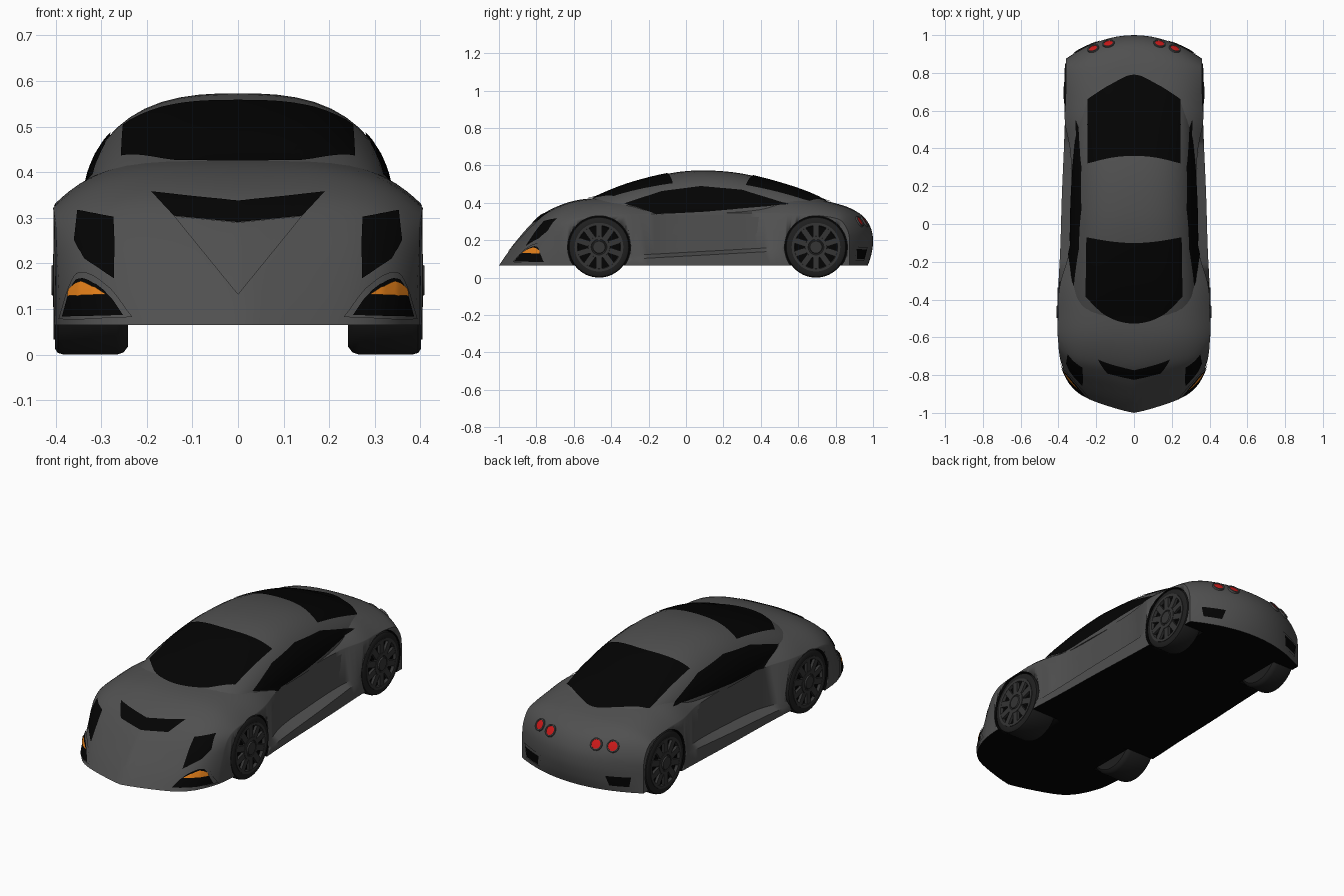
import bpy, bmesh
from math import sin, cos, pi
from mathutils import Vector, Matrix
from mathutils.bvhtree import BVHTree

if "Cube" in bpy.data.objects:
    bpy.data.objects.remove(bpy.data.objects["Cube"])


def material(name, r, g, b):
    m = bpy.data.materials.new(name)
    m.diffuse_color = (r, g, b, 1)
    m.use_nodes = True
    m.node_tree.nodes["Principled BSDF"].inputs["Base Color"].default_value = m.diffuse_color
    return m


PAINT = material("dark_paint", .08, .08, .08)
BLACK = material("black", .001, .001, .001)
RUBBER = material("rubber", .014, .014, .014)
RIM = material("rim", .035, .035, .035)
ORANGE = material("orange", .8, .22, .01)
RED = material("red", .6, .01, .01)


def make(name, bm, *mats, angle=35):
    me = bpy.data.meshes.new(name)
    bm.to_mesh(me)
    ob = bpy.data.objects.new(name, me)
    bpy.context.collection.objects.link(ob)
    for m in mats:
        me.materials.append(m)
    bpy.ops.object.select_all(action='DESELECT')
    ob.select_set(True)
    bpy.context.view_layer.objects.active = ob
    bpy.ops.object.shade_smooth_by_angle(angle=angle * pi / 180)
    return ob


def spline(keys, n):
    out = []
    for i in range(len(keys) - 1):
        a, b, c, d = (keys[max(0, min(len(keys) - 1, i + k))] for k in (-1, 0, 1, 2))
        for s in range(n):
            t = s / n
            out.append([.5 * (2 * q + (r - p) * t + (2 * p - 5 * q + 4 * r - u) * t * t
                              + (3 * q - p - 3 * r + u) * t ** 3) for p, q, r, u in zip(a, b, c, d)])
    return out + [list(keys[-1])]


def loft(rings, caps=False):
    bm = bmesh.new()
    vs = [[bm.verts.new(p) for p in r] for r in rings]
    n = len(vs[0])
    for a, b in zip(vs, vs[1:]):
        for j in range(n):
            bm.faces.new((a[j], a[(j + 1) % n], b[(j + 1) % n], b[j]))
    if caps:
        bm.faces.new(vs[0])
        bm.faces.new(vs[-1])
    bmesh.ops.remove_doubles(bm, verts=bm.verts, dist=1e-5)
    bmesh.ops.recalc_face_normals(bm, faces=bm.faces)
    return bm


# Body: centre y, centre z, edge y, edge z, half width, door inset
FLOOR = .065
STATIONS = [(-1, .065, -.72, .065, .39, 0), (-.955, .13, -.71, .125, .392, 0), (-.9, .2, -.69, .19, .395, 0),
            (-.83, .28, -.67, .25, .398, 0), (-.75, .35, -.64, .29, .4, 0), (-.62, .405, -.58, .315, .404, 0),
            (-.48, .426, -.47, .325, .404, 0), (-.32, .43, -.32, .335, .4, .008), (-.12, .41, -.12, .34, .39, .052),
            (.15, .4, .15, .345, .382, .052), (.38, .42, .38, .345, .372, .035), (.54, .44, .54, .34, .366, 0),
            (.68, .424, .66, .335, .362, 0), (.8, .397, .76, .325, .36, 0), (.88, .37, .82, .31, .36, 0),
            (.95, .325, .85, .28, .36, 0), (.99, .26, .87, .235, .36, 0), (1, .19, .875, .18, .36, 0),
            (.99, .12, .875, .12, .36, 0), (.972, .065, .875, .065, .36, 0)]
N = 12
TS = [sin(pi / 2 * i / N) for i in range(-N, N + 1)]


def body_ring(yc, zc, ye, ze, w, d):
    zc, ze, ye, yb = max(zc, FLOOR), max(ze, FLOOR), min(ye, .875), min(yc, .972)
    bow = (lambda t: .45 * t ** 1.2 + .55 * t ** 8) if yc < 0 else (lambda t: t * t)
    deck = [((w - d) * t, yc + (ye - yc) * bow(abs(t)), zc - (zc - ze) * t ** 4) for t in TS]
    under = [(w * t, yb + (ye - yb) * bow(abs(t)), FLOOR) for t in reversed(TS)]
    ledge = .115 + .055 * ye
    door, sill = (w - d, ye, min(ze, ledge + .02)), (w, ye, min(ze, ledge))
    flip = lambda p: (-p[0], p[1], p[2])
    return deck + [door, sill] + under + [flip(sill), flip(door)]


body_bm = loft([body_ring(*s) for s in spline(STATIONS, 5)])
for f in body_bm.faces:
    f.material_index = int(f.normal.z < -.9)

# Cabin: y, roof height, half width
CABIN = [(-.58, .385, .27), (-.45, .447, .32), (-.3, .505, .335), (-.1, .555, .337), (.08, .573, .335),
         (.3, .556, .325), (.55, .492, .305), (.72, .426, .27), (.82, .36, .2)]
BASE = .335
cabin_bm = loft([[(w * t, y, BASE + (top - BASE) * (1 - abs(t) ** 2.7) ** .5) for t in TS]
                 for y, top, w in spline(CABIN, 5)], caps=True)

trees = [BVHTree.FromBMesh(b) for b in (body_bm, cabin_bm)]
body = make("body", body_bm, PAINT, BLACK, angle=48)
make("cabin", cabin_bm, PAINT)

# Wheel arches cut out of the body
WHEELS = [("front", -.465, .401, .16), ("rear", .695, .366, .122)]
for s in (-1, 1):
    for label, y, face, width in WHEELS:
        bm = bmesh.new()
        bmesh.ops.create_cone(bm, cap_ends=True, segments=56, radius1=.168, radius2=.168, depth=.3,
                              matrix=Matrix.Translation((s * .385, y, .162)) @ Matrix.Rotation(pi / 2, 4, 'Y'))
        cutter = make("arch_cutter", bm, BLACK)
        cutter.hide_render = True
        mod = body.modifiers.new("arch", 'BOOLEAN')
        mod.operation, mod.solver, mod.object = 'DIFFERENCE', 'EXACT', cutter
        bpy.context.view_layer.objects.active = body
        bpy.ops.object.modifier_apply(modifier=mod.name)
        bpy.data.objects.remove(cutter)


# Panels: ruled strips projected on the bodywork from one direction
VIEWS = {"top": (lambda a, b, s: Vector((a * s, b, 2)), (0, 0, -1)),
         "side": (lambda a, b, s: Vector((2 * s, a, b)), (-1, 0, 0)),
         "front": (lambda a, b, s: Vector((a * s, -2, b)), (0, 1, 0)),
         "back": (lambda a, b, s: Vector((a * s, 2, b)), (0, -1, 0))}


def project(view, a, b, s):
    start, d = VIEWS[view]
    o, d = start(a, b, s), Vector(d)
    d.x *= s
    hits = [h for h in (t.ray_cast(o, d) for t in trees) if h[0]]
    if not hits:
        hits = [trees[0].find_nearest(o + d * 1.2)]
    p, n = min(hits, key=lambda h: (h[0] - o).length)[:2]
    return p, (-n if n.dot(d) > 0 else n), d


def along(line, u):
    u *= len(line) - 1
    i = min(int(u), len(line) - 2)
    return Vector(line[i]).lerp(Vector(line[i + 1]), u - i)


def panel(name, view, lo, hi, mat, lift=.004, sides=(1,), curved=True, cols=24, rows=10):
    if curved:
        lo, hi = spline(lo, 6), spline(hi, 6)
    for s in sides:
        bm = bmesh.new()
        grid = []
        for r in range(rows + 1):
            grid.append([])
            for c in range(cols + 1):
                q = along(lo, c / cols).lerp(along(hi, c / cols), r / rows)
                p, n, d = project(view, q.x, q.y, s)
                grid[r].append(bm.verts.new(p + n * lift))
        for a, b in zip(grid, grid[1:]):
            for c in range(cols):
                bm.faces.new((a[c], a[c + 1], b[c + 1], b[c]))
        bmesh.ops.remove_doubles(bm, verts=bm.verts, dist=1e-5)
        bm.normal_update()
        if sum((f.normal.dot(d) * f.calc_area() for f in bm.faces)) > 0:
            bmesh.ops.reverse_faces(bm, faces=bm.faces)
        make(name, bm, mat)


BOTH = (-1, 1)
# Glass
panel("windscreen", "top", [(-.255, -.385), (-.14, -.49), (0, -.527), (.14, -.49), (.255, -.385)],
      [(-.25, -.07), (-.12, -.092), (0, -.1), (.12, -.092), (.25, -.07)], BLACK)
panel("rear_window", "top", [(-.245, .32), (-.12, .35), (0, .36), (.12, .35), (.245, .32)],
      [(-.245, .66), (-.12, .74), (0, .79), (.12, .74), (.245, .66)], BLACK)
panel("side_window", "side", [(-.33, .395), (-.16, .338), (.1, .352), (.33, .372), (.55, .39)],
      [(-.33, .395), (-.13, .46), (.08, .487), (.3, .467), (.55, .39)], BLACK, sides=BOTH, curved=False)
# Doors, bonnet and front details
panel("door_panel", "side", [(-.1, .16), (.1, .164), (.3, .17), (.38, .24)],
      [(-.06, .285), (.1, .3), (.25, .315), (.39, .325)], PAINT, .003, BOTH, False)
panel("bonnet_intake", "front", [(-.19, .355), (-.14, .302), (0, .288), (.14, .302), (.19, .355)],
      [(-.19, .355), (-.1, .345), (0, .335), (.1, .345), (.19, .355)], BLACK, curved=False)
panel("bonnet_wedge", "front", [(-.14, .302), (0, .13), (.14, .302)],
      [(-.14, .302), (0, .288), (.14, .302)], PAINT, .003, curved=False)
panel("headlight", "front", [(.35, .315), (.357, .25), (.335, .21), (.27, .165)],
      [(.272, .3), (.27, .255), (.27, .21), (.27, .165)], BLACK, sides=BOTH, curved=False)
panel("front_lamp_frame", "front", [(.23, .08), (.29, .078), (.345, .076), (.388, .078)],
      [(.23, .08), (.285, .15), (.35, .177), (.388, .078)], PAINT, .006, BOTH)
panel("front_lamp_vent", "front", [(.248, .083), (.3, .083), (.345, .083), (.378, .083)],
      [(.248, .083), (.292, .14), (.348, .163), (.378, .083)], BLACK, .009, BOTH)
panel("front_lamp", "front", [(.285, .127), (.33, .127), (.364, .127)],
      [(.285, .129), (.335, .157), (.362, .142)], ORANGE, .012, BOTH)
# Rear vents
panel("rear_vent_frame", "back", [(.2, .09), (.31, .09)], [(.18, .165), (.325, .165)], PAINT, .004, BOTH, False)
panel("rear_vent", "back", [(.21, .1), (.3, .1)], [(.195, .152), (.31, .152)], BLACK, .007, BOTH, False)


# Lathe around a local axis: profile of (height, radius)
def lathe(name, profile, matrix, mat, n=40):
    bm = loft([[matrix @ Vector((r * cos(2 * pi * k / n), r * sin(2 * pi * k / n), h)) for k in range(n)]
               for h, r in profile])
    make(name, bm, mat)


# Round tail lamps
for s in BOTH:
    for x in (.135, .215):
        p, n, d = project("back", x, .3, s)
        m = Matrix.Translation(p) @ n.to_track_quat('Z', 'Y').to_matrix().to_4x4()
        lathe("tail_lamp_ring", [(-.01, .032), (.006, .032), (.008, .028), (.006, .024), (-.01, .024), (-.01, .032)],
              m, PAINT, 28)
        lathe("tail_lamp", [(.003, .024), (.004, .012), (.005, 0)], m, RED, 28)

# Wheels: tyre, rim, ten spokes and hub
for s in BOTH:
    for label, y, face, width in WHEELS:
        m = Matrix.Translation((s * face, y, .163)) @ Matrix.Rotation(s * pi / 2, 4, 'Y')
        lathe(label + "_tyre", [(-width, 0), (-width, .145), (.01 - width, .158), (.025 - width, .163), (-.02, .163),
                                (-.006, .159), (0, .15), (0, .13), (-.014, .125), (-.014, 0)], m, RUBBER, 56)
        lathe(label + "_rim", [(-.014, .13), (.003, .13), (.003, .116), (-.014, .112), (-.014, .13)], m, RIM, 56)
        lathe(label + "_slots", [(-.012, .115), (-.012, 0)], m, BLACK)
        lathe(label + "_hub", [(-.014, .06), (.004, .058), (.004, .042), (.001, .04), (.001, .035), (.008, .032),
                               (.008, 0)], m, RIM)
        bm = bmesh.new()
        for k in range(10):
            bmesh.ops.create_cube(bm, size=1, matrix=m @ Matrix.Rotation(k * pi / 5, 4, 'Z')
                                  @ Matrix.Translation((.083, 0, -.006)) @ Matrix.Diagonal((.066, .032, .016, 1)))
        make(label + "_spokes", bm, RIM)
